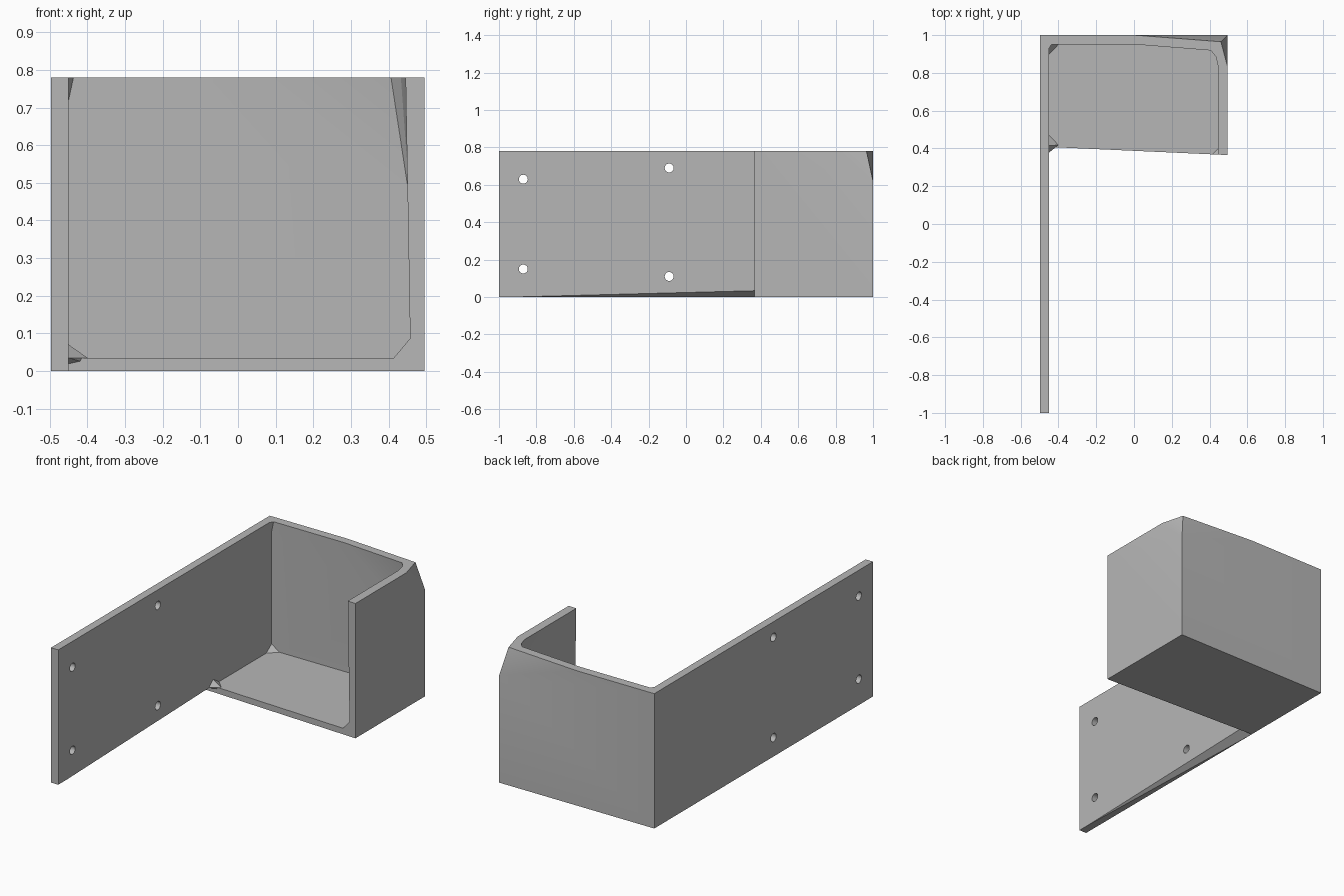
import bpy, bmesh, math

cube = bpy.data.objects.get("Cube")
if cube:
    bpy.data.objects.remove(cube, do_unlink=True)

L, R, IN_L, IN_R = -0.497, 0.496, -0.45, 0.457   # outer and inner side walls
TOP, FLOOR, BACK, IN_BACK = 0.78, 0.035, 1.0, 0.95

grey = bpy.data.materials.new("plain grey")
grey.use_nodes = True
colour = (0.47, 0.47, 0.47, 1)
grey.diffuse_color = colour
grey.node_tree.nodes["Principled BSDF"].inputs["Base Color"].default_value = colour


def hull(name, points):
    """Convex solid around a few corner points."""
    bm = bmesh.new()
    for p in points:
        bm.verts.new(p)
    res = bmesh.ops.convex_hull(bm, input=bm.verts)
    loose = [v for v in bm.verts if not v.link_faces]
    bmesh.ops.delete(bm, geom=loose, context='VERTS')
    bmesh.ops.dissolve_limit(bm, angle_limit=0.001, verts=bm.verts, edges=bm.edges)
    bmesh.ops.recalc_face_normals(bm, faces=bm.faces)
    mesh = bpy.data.meshes.new(name)
    bm.to_mesh(mesh)
    bm.free()
    mesh.materials.append(grey)
    ob = bpy.data.objects.new(name, mesh)
    bpy.context.collection.objects.link(ob)
    return ob


def combine(target, other, operation):
    """Apply a boolean and remove the helper."""
    mod = target.modifiers.new("combine", 'BOOLEAN')
    mod.operation, mod.object, mod.solver = operation, other, 'EXACT'
    bpy.context.view_layer.objects.active = target
    bpy.ops.object.modifier_apply(modifier=mod.name)
    bpy.data.objects.remove(other, do_unlink=True)


# Tray block with its top back corner pulled in
tray = hull("tray_bracket", [
    (R, 0.365, 0), (R, BACK, 0), (L, BACK, 0), (L, 0.41, 0),
    (R, 0.365, TOP), (L, 0.41, TOP), (L, BACK, TOP), (0, BACK, TOP),
    (0.46, 0.965, TOP), (R, 0.83, TOP), (R, BACK, 0.62)])

# Hollow inside, open to the front and top, with clipped corners
front, rim = 0.355, TOP + 0.01
cavity = hull("cavity_cutter", [
    (IN_L, front, FLOOR), (IN_L, 0.9, FLOOR), (-0.4, IN_BACK, FLOOR), (IN_L, IN_BACK, 0.07),
    (0.40, front, FLOOR), (IN_R, front, 0.10), (IN_R, 0.41, FLOOR), (IN_R, IN_BACK, FLOOR),
    (IN_L, front, rim), (0.445, front, rim), (0.445, 0.83, rim), (0.432, 0.885, rim),
    (0.405, 0.918, rim), (0, IN_BACK, rim), (-0.435, IN_BACK, rim), (IN_L, 0.925, rim),
    (IN_L, IN_BACK, 0.72), (IN_R, IN_BACK, 0.45)])
combine(tray, cavity, 'DIFFERENCE')

# Long mounting plate, its lower inside edge shaved towards the tray
plate = hull("mounting_plate", [
    (L, -1, 0), (IN_L, -1, 0), (IN_L, -0.93, 0), (L, 0.41, 0), (IN_L, 0.41, FLOOR),
    (L, -1, TOP), (IN_L, -1, TOP), (L, 0.42, TOP), (IN_L, 0.42, TOP),
    (L, 0.42, 0.05), (IN_L, 0.42, 0.05)])
combine(tray, plate, 'UNION')

# Small gusset where the floor's front edge meets the plate
gusset = hull("gusset", [
    (-0.4, 0.418, FLOOR), (IN_L, 0.47, FLOOR), (IN_L, 0.415, 0.07), (IN_L, 0.378, FLOOR),
    (IN_L, 0.41, 0.018), (-0.4, 0.425, 0.02), (IN_L, 0.46, 0.02),
    (-0.47, 0.44, 0.05), (-0.47, 0.41, 0.04)])
combine(tray, gusset, 'UNION')

# Screw holes through the plate
for y, z in ((-0.87, 0.15), (-0.87, 0.63), (-0.09, 0.11), (-0.09, 0.69)):
    bpy.ops.mesh.primitive_cylinder_add(
        vertices=24, radius=0.024, depth=0.2,
        location=(-0.475, y, z), rotation=(0, math.pi / 2, 0))
    drill = bpy.context.object
    drill.data.materials.append(grey)
    combine(tray, drill, 'DIFFERENCE')

bpy.ops.object.select_all(action='DESELECT')
tray.select_set(True)
bpy.context.view_layer.objects.active = tray
bpy.ops.object.shade_smooth_by_angle(angle=math.radians(25))
